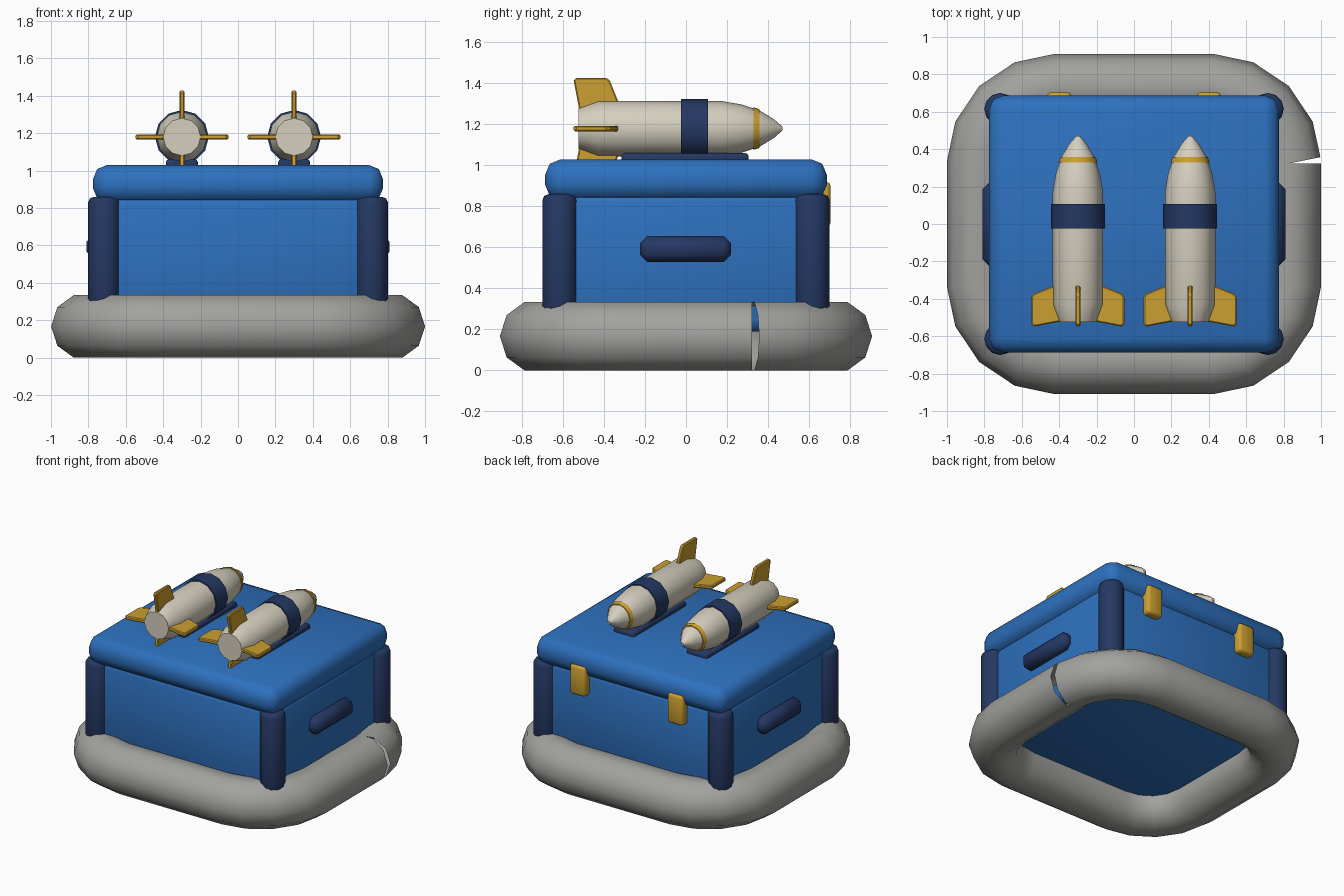
import bpy, bmesh, math
from mathutils import Vector, Matrix

if "Cube" in bpy.data.objects:
    bpy.data.objects.remove(bpy.data.objects["Cube"])


def material(name, rgb):
    m = bpy.data.materials.new(name)
    m.diffuse_color = (*rgb, 1)
    m.use_nodes = True
    m.node_tree.nodes["Principled BSDF"].inputs["Base Color"].default_value = m.diffuse_color
    return m


GREY = material("rubber grey", (0.36, 0.36, 0.345))
BLUE = material("crate blue", (0.027, 0.165, 0.52))
NAVY = material("dark navy", (0.018, 0.04, 0.125))
GOLD = material("gold", (0.60, 0.35, 0.03))
CREAM = material("cream", (0.66, 0.62, 0.51))


def finish(bm, name, mat, angle=50):
    bmesh.ops.recalc_face_normals(bm, faces=bm.faces)
    me = bpy.data.meshes.new(name)
    bm.to_mesh(me)
    bm.free()
    me.materials.append(mat)
    me.shade_smooth()
    me.set_sharp_from_angle(angle=math.radians(angle))
    ob = bpy.data.objects.new(name, me)
    bpy.context.collection.objects.link(ob)
    return ob


def bevel(bm, edges, width, segments):
    bmesh.ops.bevel(bm, geom=list(edges), offset=width, offset_type='OFFSET',
                    segments=segments, profile=0.5, affect='EDGES', clamp_overlap=True)


def box(name, lo, hi, mat, width, segments=2):
    lo, hi = Vector(lo), Vector(hi)
    bm = bmesh.new()
    bmesh.ops.create_cube(bm, size=1)
    for v in bm.verts:
        v.co = Vector(v.co[i] * (hi[i] - lo[i]) + (lo[i] + hi[i]) / 2 for i in range(3))
    bevel(bm, bm.edges, width, segments)
    return finish(bm, name, mat)


def skin(bm, rings):
    for a, b in zip(rings, rings[1:]):
        n = len(a)
        for i in range(n):
            bm.faces.new((a[i], a[(i + 1) % n], b[(i + 1) % n], b[i]))


def lathe_y(name, profile, x, z, mat, sides=12):
    """Turn (y, radius) points around a line along y."""
    bm = bmesh.new()
    rings = [[bm.verts.new((x + r * math.cos(2 * math.pi * i / sides), y,
                            z + r * math.sin(2 * math.pi * i / sides)))
              for i in range(sides)] for y, r in profile]
    skin(bm, rings)
    bm.faces.new(rings[0])
    bm.faces.new(rings[-1])
    return finish(bm, name, mat, 45)


# Base tube: ten-sided section along a rounded rectangle, ends meeting in an open seam
def base_tube():
    cx, cy, corner, r, zc = 0.414, 0.323, 0.41, 0.176, 0.167
    path = []
    for k, (sx, sy) in enumerate(((1, -1), (-1, -1), (-1, 1), (1, 1))):
        for j in range(5):
            a = -k * math.pi / 2 - j * math.pi / 8
            path.append(Vector((sx * cx + corner * math.cos(a),
                                sy * cy + corner * math.sin(a), zc)))
    path.insert(0, path[-1].copy())
    bm = bmesh.new()
    rings = []
    for i, p in enumerate(path):
        before = (p - path[i - 1]).normalized() if i else Vector()
        after = (path[i + 1] - p).normalized() if i + 1 < len(path) else Vector()
        t = (before + after).normalized()
        out = Vector((-t.y, t.x, 0))
        rings.append([bm.verts.new(p + r * (out * math.cos(2 * math.pi * s / 10)
                                            + Vector((0, 0, math.sin(2 * math.pi * s / 10)))))
                      for s in range(10)])
    skin(bm, rings)
    return finish(bm, "base_tube", GREY, 60)


base_tube()

# Crate and lid
box("crate_body", (-0.74, -0.65, 0.19), (0.74, 0.65, 0.87), BLUE, 0.05)
box("crate_lid", (-0.775, -0.687, 0.83), (0.775, 0.687, 1.03), BLUE, 0.075)

# Corner posts
for sx in (-1, 1):
    for sy in (-1, 1):
        bm = bmesh.new()
        bmesh.ops.create_cone(bm, cap_ends=True, segments=12, radius1=0.086, radius2=0.086,
                              depth=0.66,
                              matrix=Matrix.Translation((sx * 0.715, sy * 0.615, 0.53)))
        rims = [e for e in bm.edges if abs(e.verts[0].co.z - e.verts[1].co.z) < 1e-4]
        bevel(bm, rims, 0.03, 2)
        finish(bm, f"corner_post_{'right' if sx > 0 else 'left'}_{'back' if sy > 0 else 'front'}",
               NAVY)

for sx, side in ((-1, "left"), (1, "right")):
    # Side handle and rear latch
    xs = sorted((sx * 0.70, sx * 0.81))
    box(f"handle_{side}", (xs[0], -0.224, 0.53), (xs[1], 0.22, 0.655), NAVY, 0.035, 1)
    box(f"latch_{side}", (sx * 0.4 - 0.064, 0.62, 0.70), (sx * 0.4 + 0.064, 0.705, 0.92),
        GOLD, 0.02)

    # Rocket lying on its pad, nose to the back
    x, z = sx * 0.3, 1.18
    box(f"rocket_pad_{side}", (x - 0.085, -0.315, 1.0), (x + 0.085, 0.305, 1.06), NAVY, 0.015)
    lathe_y(f"rocket_body_{side}",
            [(-0.525, 0.10), (-0.43, 0.135), (0.17, 0.135), (0.27, 0.118), (0.36, 0.088),
             (0.43, 0.045), (0.47, 0.010)], x, z, CREAM)
    lathe_y(f"rocket_band_{side}", [(-0.025, 0.12), (-0.025, 0.144), (0.107, 0.144), (0.107, 0.12)],
            x, z, NAVY)
    lathe_y(f"nose_stripe_{side}", [(0.33, 0.08), (0.33, 0.104), (0.358, 0.094), (0.358, 0.08)],
            x, z, GOLD)

    # Four tail fins
    outline = [(0.06, -0.515), (0.235, -0.548), (0.248, -0.535), (0.248, -0.39),
               (0.235, -0.372), (0.13, -0.33), (0.06, -0.33)]
    for k, spot in enumerate(("outer", "upper", "inner", "lower")):
        bm = bmesh.new()
        face = bm.faces.new([bm.verts.new((r, y, -0.0135)) for r, y in outline])
        ext = bmesh.ops.extrude_face_region(bm, geom=[face])
        for v in ext["geom"]:
            if isinstance(v, bmesh.types.BMVert):
                v.co.z += 0.027
        flat = [e for e in bm.edges if abs(e.verts[0].co.z - e.verts[1].co.z) < 1e-4]
        bevel(bm, flat, 0.006, 1)
        turn = Matrix.Rotation(-k * math.pi / 2 + (math.pi if sx < 0 and k % 2 == 0 else 0), 4, 'Y')
        bm.transform(Matrix.Translation((x, 0, z)) @ turn)
        finish(bm, f"fin_{spot}_{side}", GOLD, 30)
